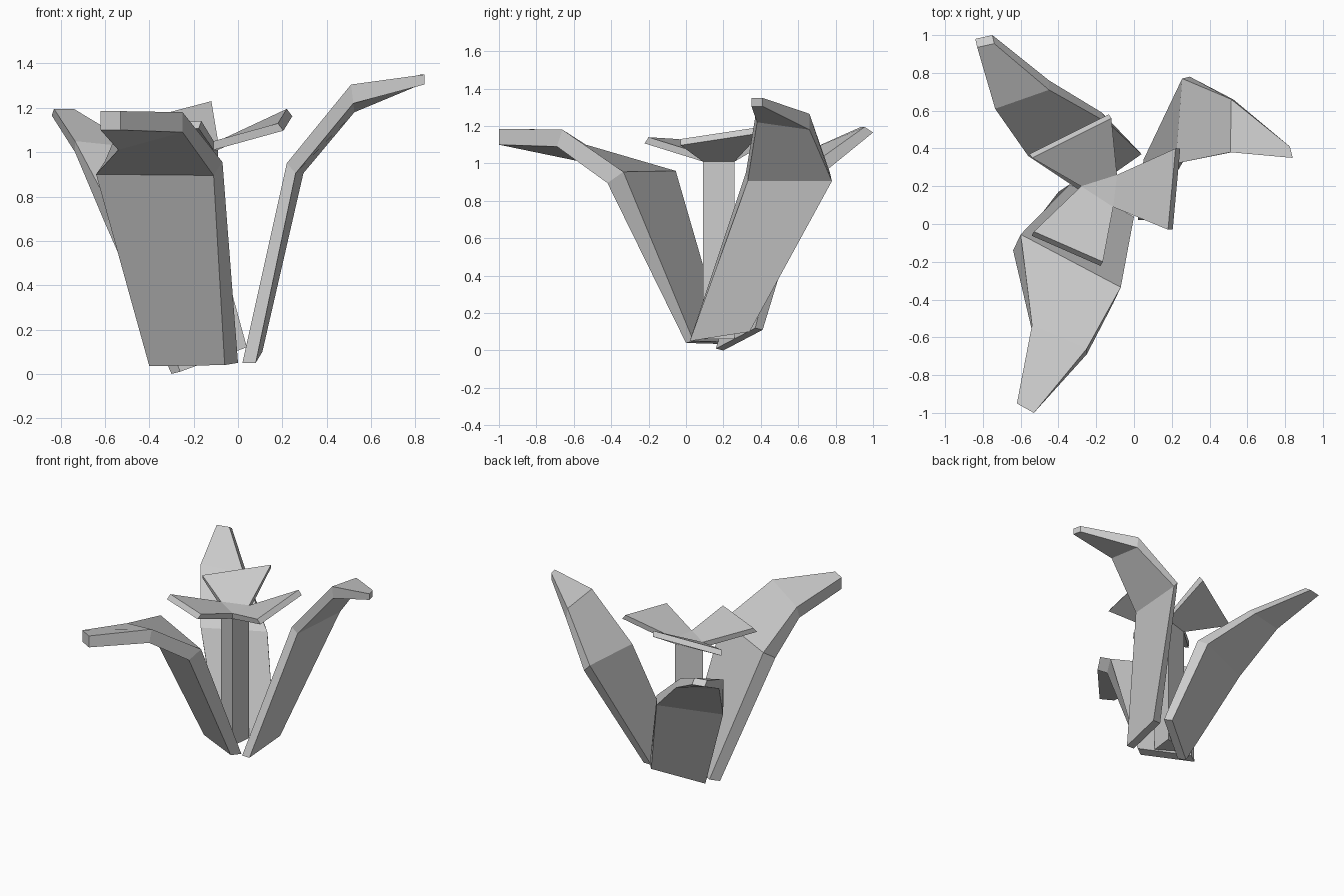
import bpy
from mathutils import Vector

old_cube = bpy.data.objects.get("Cube")
if old_cube:
    bpy.data.objects.remove(old_cube, do_unlink=True)

# One plain grey for the whole plant
grey = bpy.data.materials.new("plain_grey")
grey.use_nodes = True
colour = (0.6, 0.6, 0.6, 1)
grey.diffuse_color = colour
grey.node_tree.nodes["Principled BSDF"].inputs["Base Color"].default_value = colour


def loft(name, rings):
    """Join a row of equal rings into a closed, flat-shaded solid."""
    count = len(rings[0])
    verts = [point for ring in rings for point in ring]
    faces = [list(range(count))[::-1]]
    for level in range(len(rings) - 1):
        low, high = level * count, (level + 1) * count
        for i in range(count):
            j = (i + 1) % count
            faces.append([low + i, low + j, high + j, high + i])
    faces.append([(len(rings) - 1) * count + i for i in range(count)])
    mesh = bpy.data.meshes.new(name)
    mesh.from_pydata([tuple(v) for v in verts], [], faces)
    mesh.materials.append(grey)
    mesh.update()
    obj = bpy.data.objects.new(name, mesh)
    bpy.context.collection.objects.link(obj)
    return obj


def leaf(name, sections):
    """Each section holds both outer edge points and the step to the inner side."""
    rings = []
    for near, far, step in sections:
        near, far, step = Vector(near), Vector(far), Vector(step)
        rings.append([near, far, far + step, near + step])
    return loft(name, rings)


# Three bent leaves: base, lower bend, upper bend, tip
leaf("front_leaf", [
    ((-.4, .17, .035), (-.06, 0, .04), (.06, .04, .01)),
    ((-.64, -.14, .9), (-.11, -.42, .895), (.04, .085, .06)),
    ((-.54, -.565, 1.01), (-.25, -.69, 1.09), (0, .03, .09)),
    ((-.62, -.95, 1.1), (-.53, -1, 1.1), (0, 0, .085)),
])
leaf("left_leaf", [
    ((.08, .02, .05), (.11, .34, .1), (-.06, 0, 0)),
    ((.26, .33, .905), (.295, .78, .905), (-.04, -.01, .045)),
    ((.52, .38, 1.22), (.525, .66, 1.18), (-.01, 0, .085)),
    ((.84, .35, 1.305), (.825, .41, 1.305), (0, 0, .045)),
])
leaf("back_leaf", [
    ((0, .41, .11), (-.3, .2, 0), (.04, -.04, .01)),
    ((-.17, .59, .7), (-.6, .42, .68), (.04, -.06, .04)),
    ((-.45, .76, .97), (-.735, .66, 1), (0, -.05, .05)),
    ((-.75, 1, 1.165), (-.84, .98, 1.165), (.01, -.045, .03)),
])

# Three-sided stem
hub = [Vector((-.28, .2, 0)), Vector((-.11, .09, 0)), Vector((-.09, .26, 0))]
hub_top, hub_bottom = Vector((0, 0, 1.05)), Vector((0, 0, 1.01))
foot = Vector((0, 0, .06))
loft("stem", [[p + foot for p in hub], [p + hub_top for p in hub]])


# Flared petals, one on each side of the stem top
def petal(name, side, first_tip, second_tip):
    a, b = hub[side], hub[(side + 1) % 3]
    first_tip, second_tip = Vector(first_tip), Vector(second_tip)
    outward = (first_tip + second_tip) / 2 - (a + b) / 2
    outward.z = 0
    drop = outward.normalized() * .025 + Vector((0, 0, -.033))
    return loft(name, [
        [a + hub_bottom, b + hub_bottom, b + hub_top, a + hub_top],
        [first_tip + drop, second_tip + drop, second_tip, first_tip],
    ])


petal("front_petal", 0, (-.53, -.04, 1.13), (-.165, -.2, 1.14))
petal("left_petal", 1, (.18, -.03, 1.13), (.22, .4, 1.195))
petal("back_petal", 2, (-.12, .56, 1.23), (-.54, .35, 1.12))
